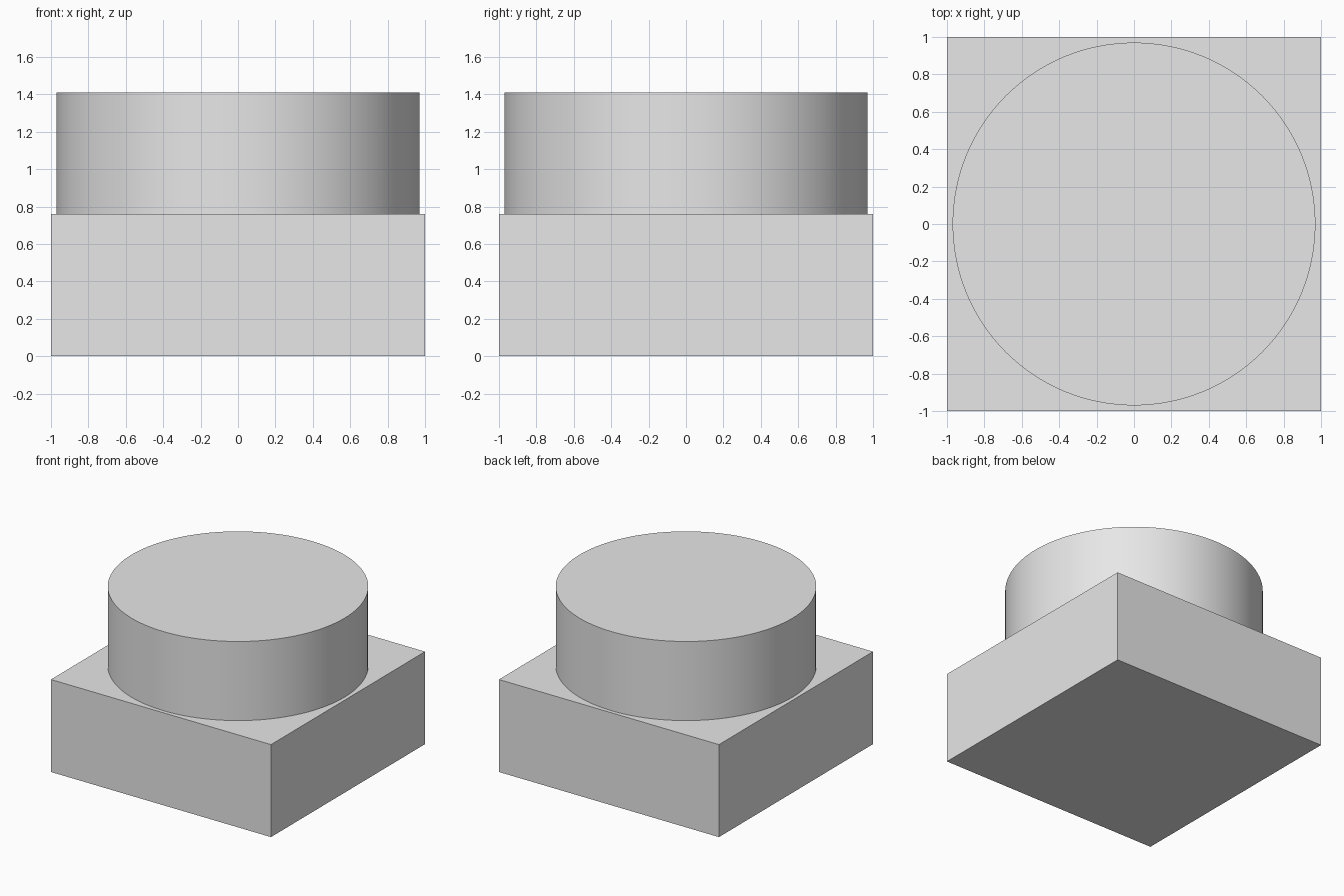
import bpy

BASE_HEIGHT = 0.76
TOTAL_HEIGHT = 1.41
RADIUS = 0.97

cube = bpy.data.objects.get("Cube")
if cube:
    bpy.data.objects.remove(cube, do_unlink=True)

# Single light grey material
grey = bpy.data.materials.new("light_grey")
grey.use_nodes = True
colour = (0.8, 0.8, 0.8, 1)
grey.diffuse_color = colour
grey.node_tree.nodes["Principled BSDF"].inputs["Base Color"].default_value = colour


def finish(name):
    obj = bpy.context.object
    obj.name = name
    obj.data.materials.append(grey)
    return obj


# Square block
bpy.ops.mesh.primitive_cube_add(size=2, location=(0, 0, BASE_HEIGHT / 2))
block = finish("square_base")
block.scale.z = BASE_HEIGHT / 2
bpy.ops.object.transform_apply(location=False, rotation=False, scale=True)

# Round boss standing on the block
height = TOTAL_HEIGHT - BASE_HEIGHT
bpy.ops.mesh.primitive_cylinder_add(
    vertices=128, radius=RADIUS, depth=height,
    location=(0, 0, BASE_HEIGHT + height / 2))
finish("round_boss")
bpy.ops.object.shade_smooth_by_angle()
